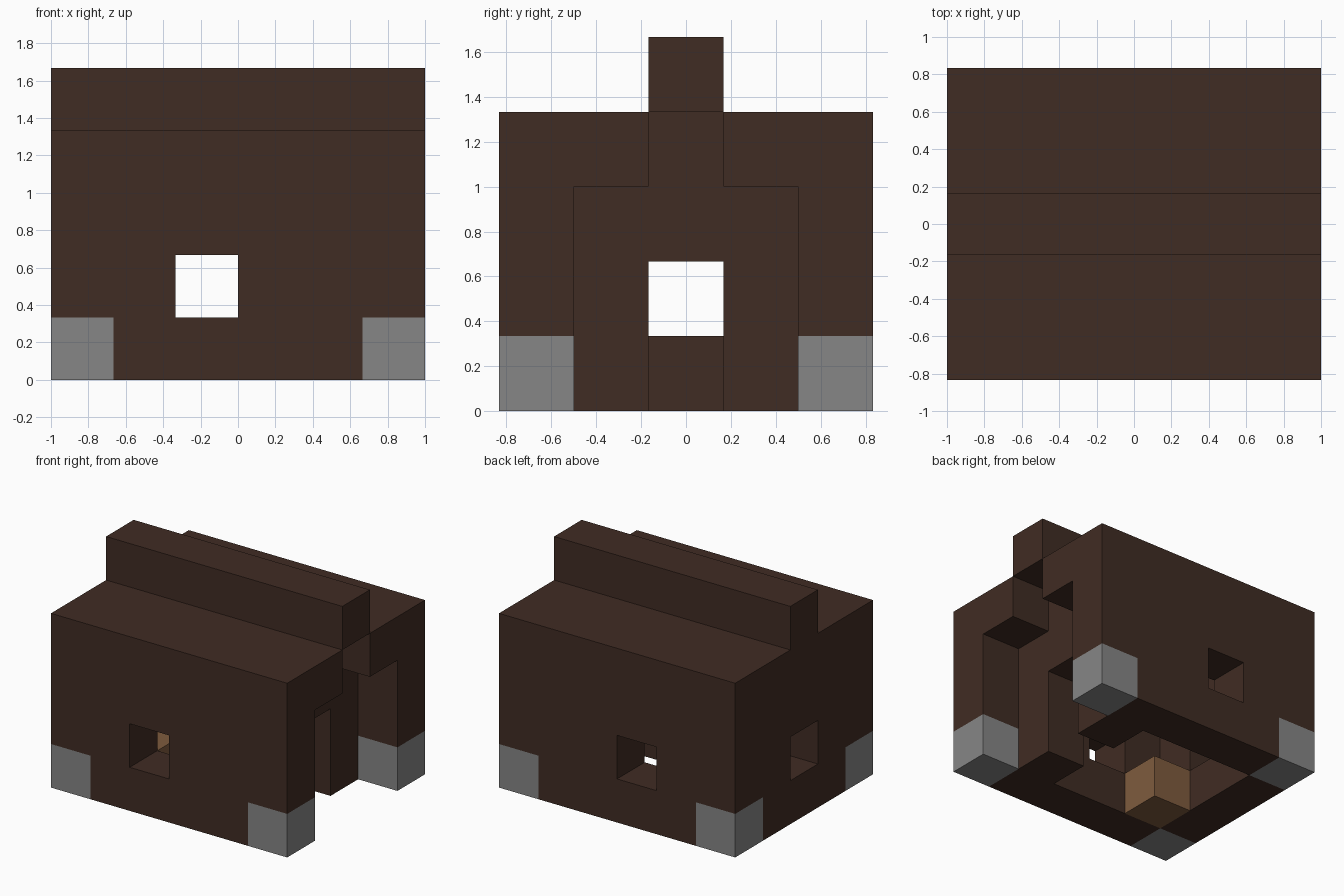
import bpy
import bmesh

cube = bpy.data.objects.get("Cube")
if cube:
    bpy.data.objects.remove(cube, do_unlink=True)

U = 1 / 3  # one block


def place(x, y, z):
    # block units to model space, centred on x and y
    return ((x - 3) * U, (y - 2.5) * U, z * U)


def material(name, color):
    m = bpy.data.materials.new(name)
    m.use_nodes = True
    m.diffuse_color = (*color, 1)
    m.node_tree.nodes["Principled BSDF"].inputs["Base Color"].default_value = (*color, 1)
    return m


dark_wood = material("dark_wood", (0.051, 0.025, 0.017))
grey_stone = material("grey_stone", (0.24, 0.24, 0.24))
tan_wood = material("tan_wood", (0.21, 0.105, 0.048))


def extrude(name, profile, x0, x1, mat):
    # extrude a y-z profile along x
    bm = bmesh.new()
    face = bm.faces.new([bm.verts.new(place(x0, y, z)) for y, z in profile])
    new = bmesh.ops.extrude_face_region(bm, geom=[face])["geom"]
    verts = [v for v in new if isinstance(v, bmesh.types.BMVert)]
    bmesh.ops.translate(bm, verts=verts, vec=((x1 - x0) * U, 0, 0))
    bmesh.ops.recalc_face_normals(bm, faces=bm.faces)
    mesh = bpy.data.meshes.new(name)
    bm.to_mesh(mesh)
    bm.free()
    mesh.materials.append(mat)
    obj = bpy.data.objects.new(name, mesh)
    bpy.context.collection.objects.link(obj)
    return obj


def box(name, x, y, z, mat):
    profile = [(y[0], z[0]), (y[1], z[0]), (y[1], z[1]), (y[0], z[1])]
    return extrude(name, profile, x[0], x[1], mat)


def cut(target, x, y, z):
    cutter = box("cutter", x, y, z, dark_wood)
    cutter.hide_render = True
    mod = target.modifiers.new("cut", "BOOLEAN")
    mod.operation = "DIFFERENCE"
    mod.solver = "EXACT"
    mod.object = cutter
    bpy.context.view_layer.objects.active = target
    bpy.ops.object.modifier_apply(modifier=mod.name)
    bpy.data.objects.remove(cutter, do_unlink=True)


# house block with raised roof ridge
house = extrude("house_walls_and_roof",
                [(0, 0), (5, 0), (5, 4), (3, 4), (3, 5), (2, 5), (2, 4), (0, 4)],
                0, 6, dark_wood)

E = 0.1  # overshoot past open sides
cut(house, (1, 4), (1, 4), (-E, 3))          # room
cut(house, (1, 4), (2, 3), (3 - E, 4))       # space under the ridge
cut(house, (5, 6 + E), (1, 4), (-E, 3))      # porch
cut(house, (5, 6 + E), (2, 3), (3 - E, 4))   # porch gable
cut(house, (4 - E, 5 + E), (2, 3), (-E, 2))  # doorway
cut(house, (2, 3), (-E, 5 + E), (1, 2))      # front and back windows
cut(house, (-E, 1 + E), (2, 3), (1, 2))      # side window

# stone corner blocks set into notches
for side, x in (("right", 0), ("left", 5)):
    for end, y in (("front", 0), ("back", 4)):
        inner = E if x else 0
        ys = (-E, 1 + inner) if y == 0 else (4 - inner, 5 + E)
        xs = (5, 6 + E) if x else (-E, 1)
        cut(house, xs, ys, (-E, 1))
        box(f"corner_stone_{end}_{side}", (x, x + 1), (y, y + 1), (0, 1), grey_stone)

# crate in the room corner
box("crate", (1, 2), (1, 2), (0, 1), tan_wood)
